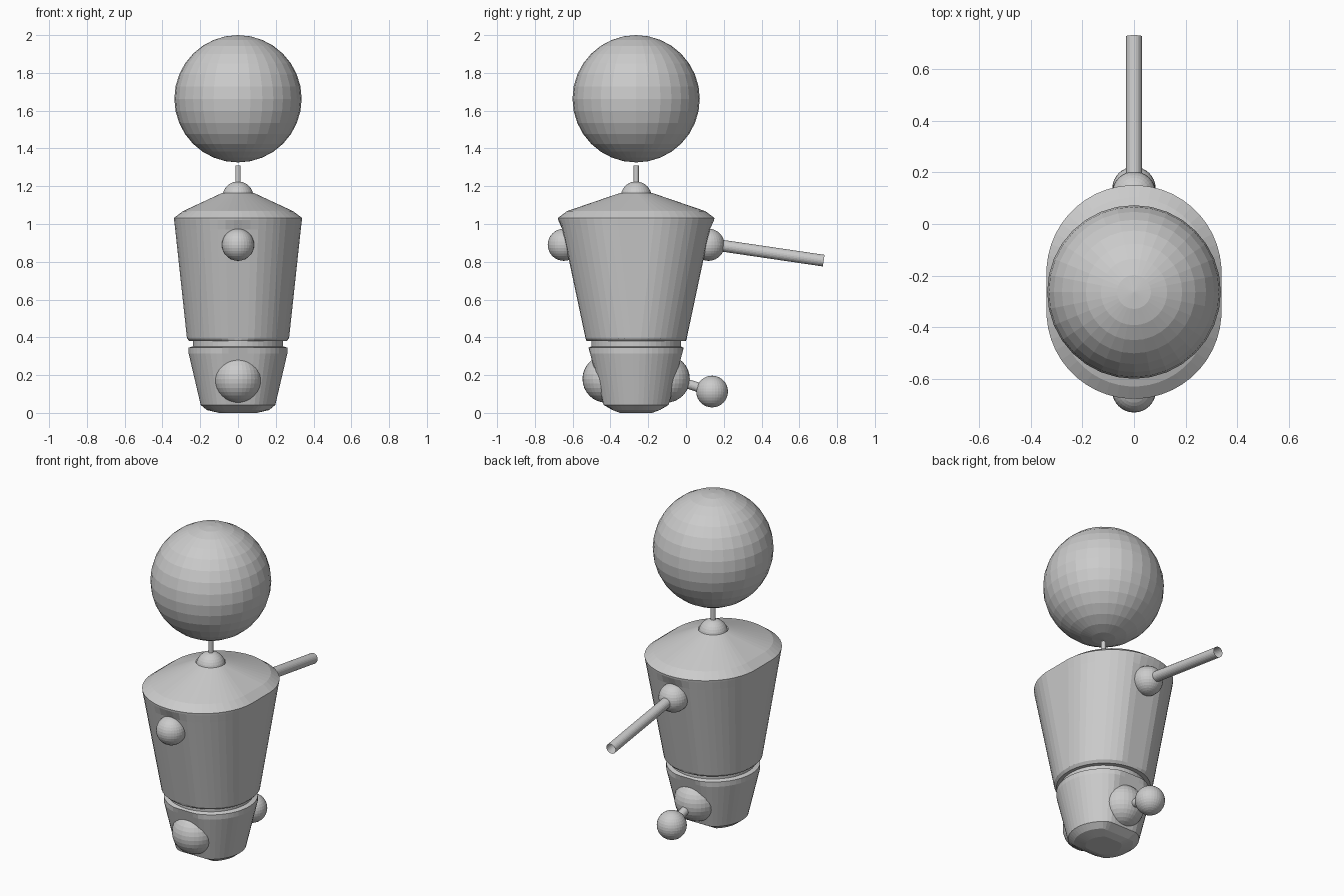
import bpy, bmesh, math
from mathutils import Vector

if "Cube" in bpy.data.objects:
    bpy.data.objects.remove(bpy.data.objects["Cube"])

CY = -0.264  # y position of the body axis

grey = bpy.data.materials.new("plain grey")
grey.diffuse_color = (0.6, 0.6, 0.6, 1)
grey.use_nodes = True
grey.node_tree.nodes["Principled BSDF"].inputs["Base Color"].default_value = grey.diffuse_color


def finish(name, bm):
    me = bpy.data.meshes.new(name)
    bm.to_mesh(me)
    bm.free()
    me.materials.append(grey)
    ob = bpy.data.objects.new(name, me)
    bpy.context.collection.objects.link(ob)
    return ob


def ball(name, y, z, r):
    bm = bmesh.new()
    bmesh.ops.create_uvsphere(bm, u_segments=32, v_segments=16, radius=r)
    bmesh.ops.translate(bm, verts=bm.verts, vec=(0, y, z))
    return finish(name, bm)


def rod(name, a, b, r):
    """Open tube between two (y, z) points."""
    a, b = Vector((0, *a)), Vector((0, *b))
    bm = bmesh.new()
    bmesh.ops.create_cone(bm, cap_ends=False, segments=24, radius1=r, radius2=r,
                          depth=(b - a).length)
    ob = finish(name, bm)
    ob.location = (a + b) / 2
    ob.rotation_euler = (b - a).to_track_quat('Z', 'Y').to_euler()
    return ob


def loft(name, rows, cap_bottom=True, n=48):
    """Skin rows of (z, half width x, half depth y, flat limit of y), top to bottom."""
    bm = bmesh.new()
    rings = []
    for z, hx, hy, flat in rows:
        ring = []
        for i in range(n):
            t = 2 * math.pi * (i + 0.5) / n
            y = hx * math.sin(t) + math.copysign(max(0, hy - hx), math.sin(t))
            y = max(-flat, min(flat, y))
            ring.append(bm.verts.new((hx * math.cos(t), y + CY, z)))
        rings.append(ring)
    for r0, r1 in zip(rings, rings[1:]):
        for i in range(n):
            j = (i + 1) % n
            bm.faces.new((r1[i], r1[j], r0[j], r0[i]))
    if cap_bottom:
        bm.faces.new(rings[-1][::-1])
    return finish(name, bm)


# Head, neck rod and neck joint
ball("head", CY, 1.663, 0.337)
rod("neck_rod", (CY, 1.15), (CY, 1.31), 0.014)
ball("neck_joint", CY, 1.143, 0.082)

# Torso: sloped shoulders, rounded-oblong rim, nearly round bottom, flat shoulder panels
loft("torso", [
    (1.165, 0.083, 0.083, 1),
    (1.068, 0.292, 0.367, 1),
    (1.032, 0.340, 0.415, 1),
    (1.020, 0.339, 0.413, 1),
    (0.970, 0.333, 0.402, 0.390),
    (0.395, 0.271, 0.279, 0.268),
    (0.380, 0.258, 0.264, 0.264)])

# Waist joint and pelvis with flattened front and back
loft("waist", [(0.390, 0.238, 0.238, 1), (0.340, 0.238, 0.238, 1)])
loft("pelvis", [
    (0.355, 0.230, 0.230, 1),
    (0.345, 0.262, 0.252, 0.252),
    (0.315, 0.262, 0.244, 0.244),
    (0.042, 0.198, 0.172, 0.172),
    (0.015, 0.165, 0.125, 0.125),
    (0.000, 0.100, 0.085, 0.085)])

# Shoulder and hip balls, front and back
for side, s in (("front", -1), ("back", 1)):
    ball(side + "_shoulder", CY + s * 0.383, 0.89, 0.085)
    ball(side + "_hip", CY + s * 0.158, 0.180, 0.126)

# Single arm rod and leg stub with its ball
rod("arm", (0.13, 0.894), (0.729, 0.806), 0.031)
rod("leg_rod", (-0.05, 0.172), (0.12, 0.118), 0.025)
ball("knee_ball", 0.138, 0.113, 0.084)
